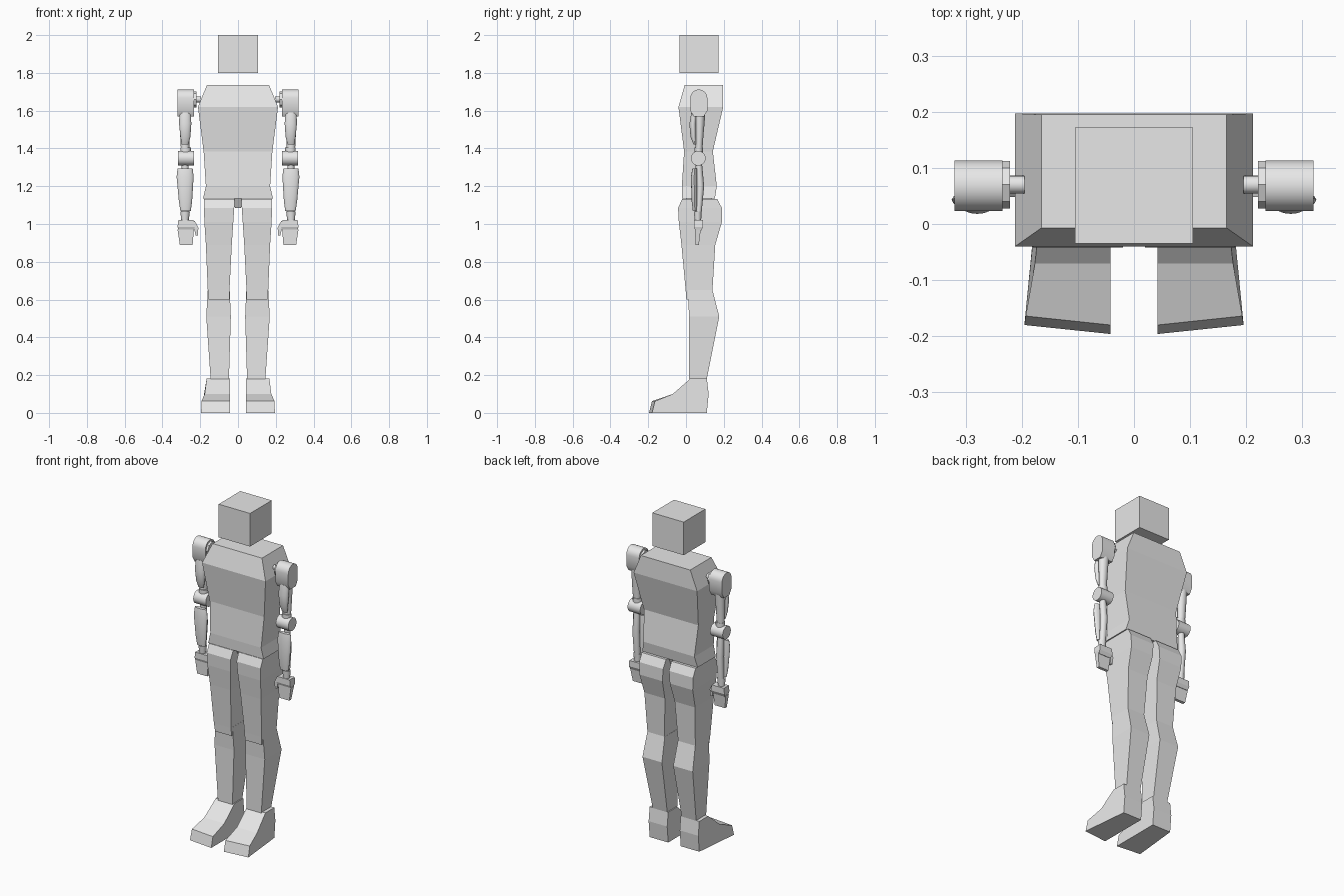
import bpy
import bmesh
from math import sin, cos, pi, radians

if "Cube" in bpy.data.objects:
    bpy.data.objects.remove(bpy.data.objects["Cube"], do_unlink=True)

grey = bpy.data.materials.new("plain grey")
grey.use_nodes = True
grey.diffuse_color = (0.8, 0.8, 0.8, 1)
grey.node_tree.nodes["Principled BSDF"].inputs["Base Color"].default_value = grey.diffuse_color


def finish(name, rings, smooth=False):
    """Bridge a list of equal rings of points into a closed, capped object."""
    bm = bmesh.new()
    loops = [[bm.verts.new(point) for point in ring] for ring in rings]
    count = len(loops[0])
    for low, high in zip(loops, loops[1:]):
        for i in range(count):
            j = (i + 1) % count
            bm.faces.new((low[i], low[j], high[j], high[i]))
    bm.faces.new(loops[0])
    bm.faces.new(loops[-1])
    bmesh.ops.recalc_face_normals(bm, faces=bm.faces)
    mesh = bpy.data.meshes.new(name)
    bm.to_mesh(mesh)
    bm.free()
    mesh.materials.append(grey)
    part = bpy.data.objects.new(name, mesh)
    bpy.context.collection.objects.link(part)
    if smooth:
        bpy.ops.object.select_all(action="DESELECT")
        part.select_set(True)
        bpy.context.view_layer.objects.active = part
        bpy.ops.object.shade_smooth_by_angle(angle=radians(40))
    return part


def box_loft(name, sections, side=1):
    """Stack rectangles given as (z, x inner, x outer, y front, y back)."""
    finish(name, [[(side * a, f, z), (side * b, f, z), (side * b, r, z), (side * a, r, z)]
                  for z, a, b, f, r in sections])


def round_loft(name, sections, side, sides=16):
    """Stack ellipses given as (z, x inner, x outer, y front, y back)."""
    rings = []
    for z, a, b, f, r in sections:
        turn = [2 * pi * i / sides for i in range(sides)]
        rings.append([(side * ((a + b) / 2 + (b - a) / 2 * cos(t)),
                       (f + r) / 2 + (r - f) / 2 * sin(t), z) for t in turn])
    finish(name, rings, smooth=True)


def prism(name, profile, inner, outer, side, smooth=False):
    """Extrude a (y, z) profile sideways from x inner to x outer."""
    finish(name, [[(side * x, y, z) for y, z in profile] for x in (inner, outer)], smooth)


def disc(name, y, z, radius, inner, outer, side, sides=20):
    """Short cylinder whose axis runs along x."""
    turn = [2 * pi * i / sides for i in range(sides)]
    prism(name, [(y + radius * cos(t), z + radius * sin(t)) for t in turn],
          inner, outer, side, smooth=True)


# Head, torso and crotch
box_loft("head", [(1.8, -0.105, 0.105, -0.035, 0.172), (2, -0.105, 0.105, -0.035, 0.172)])
torso = [(1.135, 0.185, -0.02, 0.153), (1.2, 0.17, -0.022, 0.163), (1.385, 0.182, -0.01, 0.142),
         (1.62, 0.212, -0.04, 0.197), (1.735, 0.165, -0.007, 0.195)]
box_loft("torso", [(z, -w, w, front, back) for z, w, front, back in torso])
box_loft("crotch", [(1.085, -0.017, 0.017, 0.03, 0.12), (1.14, -0.02, 0.02, 0, 0.14)])

for side, label in ((1, "left"), (-1, "right")):
    # Leg
    box_loft(label + "_thigh", [
        (0.6, 0.045, 0.155, 0.002, 0.11), (0.65, 0.045, 0.16, -0.002, 0.14),
        (0.89, 0.033, 0.17, -0.024, 0.155), (1.01, 0.025, 0.178, -0.038, 0.19),
        (1.085, 0.02, 0.18, -0.042, 0.19), (1.133, 0.018, 0.18, -0.02, 0.165)], side)
    box_loft(label + "_shin", [
        (0.18, 0.048, 0.145, 0.015, 0.11), (0.51, 0.038, 0.168, 0.016, 0.176),
        (0.65, 0.044, 0.16, 0.01, 0.14)], side)

    # Foot, widening toward a slanted toe
    sole = [(0.11, 0), (0.12, 0.1), (0.11, 0.183), (0.025, 0.183),
            (-0.07, 0.1), (-0.18, 0.062), (-0.196, 0)]
    flare = [(side * (0.166 - 0.15 * min(y, 0)), y + (0.016 if y < -0.1 else 0), z)
             for y, z in sole]
    finish(label + "_foot", [[(side * 0.042, y, z) for y, z in sole], flare])

    # Shoulder cap with its joint
    arc = [pi * i / 12 for i in range(13)]
    cap = [(0.068 + 0.045 * cos(t), 1.667 + 0.045 * sin(t)) for t in arc]
    cap += [(0.023, 1.6), (0.042, 1.568), (0.094, 1.568), (0.113, 1.6)]
    prism(label + "_shoulder", cap, 0.234, 0.32, side, smooth=True)
    disc(label + "_shoulder_flange", 0.07, 1.66, 0.042, 0.221, 0.236, side, sides=8)
    disc(label + "_shoulder_pin", 0.07, 1.66, 0.016, 0.195, 0.225, side)

    # Upper arm: shaft behind, bulging muscle in front
    round_loft(label + "_upper_arm_shaft", [
        (1.36, 0.26, 0.3, 0.05, 0.085), (1.44, 0.256, 0.305, 0.052, 0.09),
        (1.58, 0.25, 0.31, 0.045, 0.102)], side)
    round_loft(label + "_upper_arm_muscle", [
        (1.42, 0.263, 0.298, 0.04, 0.055), (1.46, 0.252, 0.305, 0.024, 0.055),
        (1.53, 0.247, 0.312, 0.018, 0.056), (1.59, 0.25, 0.31, 0.028, 0.06)], side)
    round_loft(label + "_elbow_collar", [
        (1.375, 0.25, 0.305, 0.045, 0.09), (1.405, 0.25, 0.305, 0.045, 0.09)], side)

    # Elbow and forearm
    disc(label + "_elbow", 0.065, 1.348, 0.039, 0.234, 0.318, side)
    round_loft(label + "_forearm_shaft", [
        (1.03, 0.262, 0.298, 0.05, 0.08), (1.2, 0.258, 0.302, 0.056, 0.096),
        (1.33, 0.262, 0.298, 0.05, 0.084)], side)
    round_loft(label + "_forearm_shell", [
        (1.07, 0.25, 0.305, 0.036, 0.058), (1.12, 0.243, 0.313, 0.03, 0.06),
        (1.25, 0.235, 0.325, 0.026, 0.06), (1.295, 0.24, 0.32, 0.034, 0.058)], side)

    # Wrist and hand
    round_loft(label + "_wrist", [
        (1.01, 0.262, 0.3, 0.046, 0.08), (1.065, 0.255, 0.305, 0.042, 0.082)], side)
    box_loft(label + "_palm", [
        (0.965, 0.235, 0.315, 0.05, 0.08), (0.985, 0.228, 0.32, 0.042, 0.09),
        (1.02, 0.235, 0.316, 0.042, 0.09)], side)
    box_loft(label + "_fingers", [
        (0.89, 0.24, 0.308, 0.05, 0.068), (0.97, 0.234, 0.32, 0.048, 0.078)], side)
    box_loft(label + "_thumb", [
        (0.94, 0.212, 0.224, 0.05, 0.07), (0.98, 0.21, 0.234, 0.048, 0.074),
        (1.015, 0.228, 0.245, 0.048, 0.076)], side)
